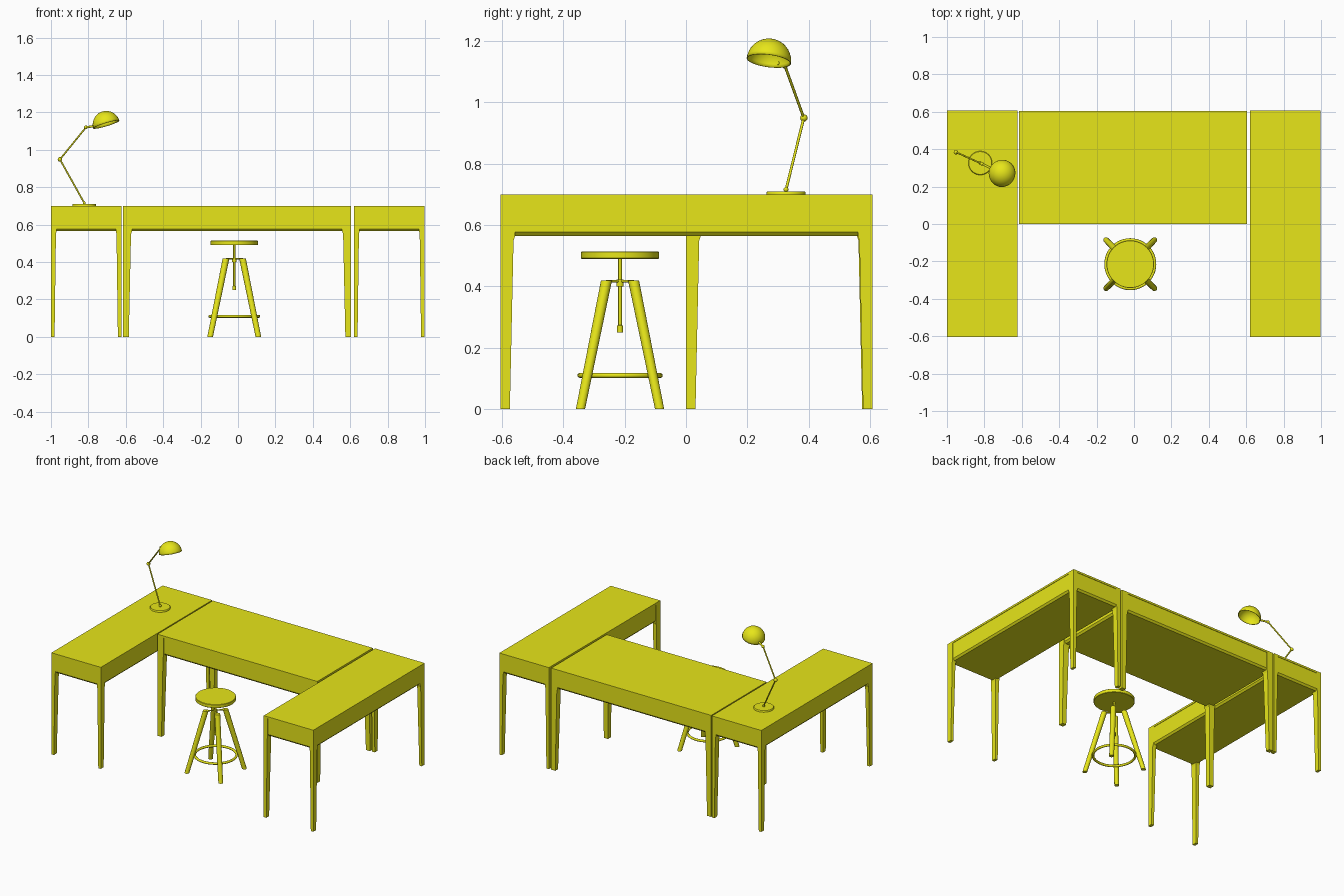
import bpy, bmesh
from math import sin, cos, pi, radians
from mathutils import Vector

if "Cube" in bpy.data.objects:
    bpy.data.objects.remove(bpy.data.objects["Cube"])

yellow = bpy.data.materials.new("yellow_paint")
yellow.diffuse_color = (0.8, 0.79, 0.01, 1)
yellow.use_nodes = True
yellow.node_tree.nodes["Principled BSDF"].inputs["Base Color"].default_value = yellow.diffuse_color


def make(name, bm, smooth=False):
    bmesh.ops.recalc_face_normals(bm, faces=bm.faces)
    me = bpy.data.meshes.new(name)
    bm.to_mesh(me)
    bm.free()
    ob = bpy.data.objects.new(name, me)
    bpy.context.collection.objects.link(ob)
    me.materials.append(yellow)
    if smooth:
        bpy.ops.object.select_all(action='DESELECT')
        bpy.context.view_layer.objects.active = ob
        ob.select_set(True)
        bpy.ops.object.shade_smooth_by_angle(angle=radians(40))
    return ob


def loft(name, rings, smooth=False):
    """Skin a list of equal-length point rings and cap both ends."""
    bm = bmesh.new()
    vs = [[bm.verts.new(p) for p in r] for r in rings]
    n = len(rings[0])
    for a, b in zip(vs, vs[1:]):
        for i in range(n):
            j = (i + 1) % n
            bm.faces.new((a[i], a[j], b[j], b[i]))
    bm.faces.new(vs[0])
    bm.faces.new(vs[-1])
    return make(name, bm, smooth)


def rect(x0, x1, y0, y1, z):
    return [(x0, y0, z), (x1, y0, z), (x1, y1, z), (x0, y1, z)]


def circle(c, r, n=24):
    return [(c[0] + r * cos(2 * pi * i / n), c[1] + r * sin(2 * pi * i / n), c[2]) for i in range(n)]


def disc(name, x, y, profile, n=32):
    return loft(name, [circle((x, y, z), r, n) for r, z in profile], True)


def rod(name, a, b, r, n=12):
    a, b = Vector(a), Vector(b)
    q = (b - a).to_track_quat('Z', 'Y')
    return loft(name, [[p + q @ Vector(v) for v in circle((0, 0, 0), r, n)] for p in (a, b)], True)


def ball(name, c, r):
    bm = bmesh.new()
    bmesh.ops.create_uvsphere(bm, u_segments=16, v_segments=10, radius=r)
    bmesh.ops.translate(bm, verts=bm.verts, vec=c)
    return make(name, bm, True)


# Desks: thin top, slightly recessed apron with chamfered underside, tapered corner legs
def desk(name, x0, x1, y0, y1, kx, ky):
    loft(name + "_top", [rect(x0, x1, y0, y1, z) for z in (0.687, 0.70)])
    loft(name + "_apron", [rect(x0 + i, x1 - i, y0 + i, y1 - i, z)
                           for i, z in ((0.014, 0.565), (0.003, 0.577), (0.003, 0.687))])
    for sx in (0, 1):
        for sy in (0, 1):
            cx, dx = (x1, -kx) if sx else (x0, kx)
            cy, dy = (y1, -ky) if sy else (y0, ky)
            loft(f"{name}_leg_{sx}{sy}", [rect(cx, cx + dx * w, cy, cy + dy * w, z)
                 for w, z in ((0.031, 0), (0.043, 0.55), (0.048, 0.564), (0.048, 0.687))])


desk("middle_desk", -0.615, 0.605, 0.0, 0.605, 1, 1)
desk("left_desk", -1.0, -0.623, -0.605, 0.608, 0.62, 1)
desk("right_desk", 0.62, 0.998, -0.605, 0.608, 0.62, 1)

# Stool: round seat on a screw, four splayed legs, foot ring
X, Y = -0.02, -0.215
disc("stool_seat", X, Y, [(0.125, 0.49), (0.127, 0.492), (0.127, 0.512), (0.125, 0.514)], 48)
disc("stool_screw", X, Y, [(0.010, 0.25), (0.010, 0.272), (0.006, 0.274), (0.006, 0.49)], 16)
disc("stool_collar", X, Y, [(0.012, 0.40), (0.012, 0.422)], 16)
for sx in (-1, 1):
    for sy in (-1, 1):
        loft(f"stool_leg_{sx}_{sy}",
             [circle((X + sx * o, Y + sy * o, z), r, 16)
              for o, r, z in ((0.129, 0.015, 0), (0.044, 0.018, 0.42))], True)
        rod(f"stool_strut_{sx}_{sy}", (X, Y, 0.417), (X + sx * 0.044, Y + sy * 0.044, 0.417), 0.004)
bpy.ops.mesh.primitive_torus_add(major_radius=0.131, minor_radius=0.008, major_segments=48,
                                 minor_segments=12, location=(X, Y, 0.11))
ring = bpy.context.object
ring.name = "stool_foot_ring"
ring.data.materials.append(yellow)
bpy.ops.object.shade_smooth_by_angle(angle=radians(40))

# Desk lamp: base, two arms with ball joints
disc("lamp_base", -0.822, 0.326, [(0.064, 0.70), (0.064, 0.706), (0.061, 0.71)])
foot, elbow, head = (-0.822, 0.326, 0.716), (-0.952, 0.384, 0.949), (-0.813, 0.322, 1.12)
neck = (-0.765, 0.298, 1.128)
for part, p, r in (("foot", foot, 0.008), ("elbow", elbow, 0.012), ("head", head, 0.010)):
    ball(f"lamp_{part}_joint", p, r)
rod("lamp_lower_arm", foot, elbow, 0.0045)
rod("lamp_upper_arm", elbow, head, 0.0045)
rod("lamp_neck", head, neck, 0.006)

# Lamp shade: tilted hollow hemisphere
bm = bmesh.new()
bmesh.ops.create_uvsphere(bm, u_segments=32, v_segments=20, radius=0.073)
bmesh.ops.delete(bm, geom=[v for v in bm.verts if v.co.z < -0.001], context='VERTS')
shade = make("lamp_shade", bm, True)
shade.location = (-0.704, 0.270, 1.135)
shade.rotation_mode = 'QUATERNION'
shade.rotation_quaternion = Vector((0, 0, 1)).rotation_difference(Vector((-0.30, 0.13, 1)))
wall = shade.modifiers.new("wall", 'SOLIDIFY')
wall.thickness = 0.003
